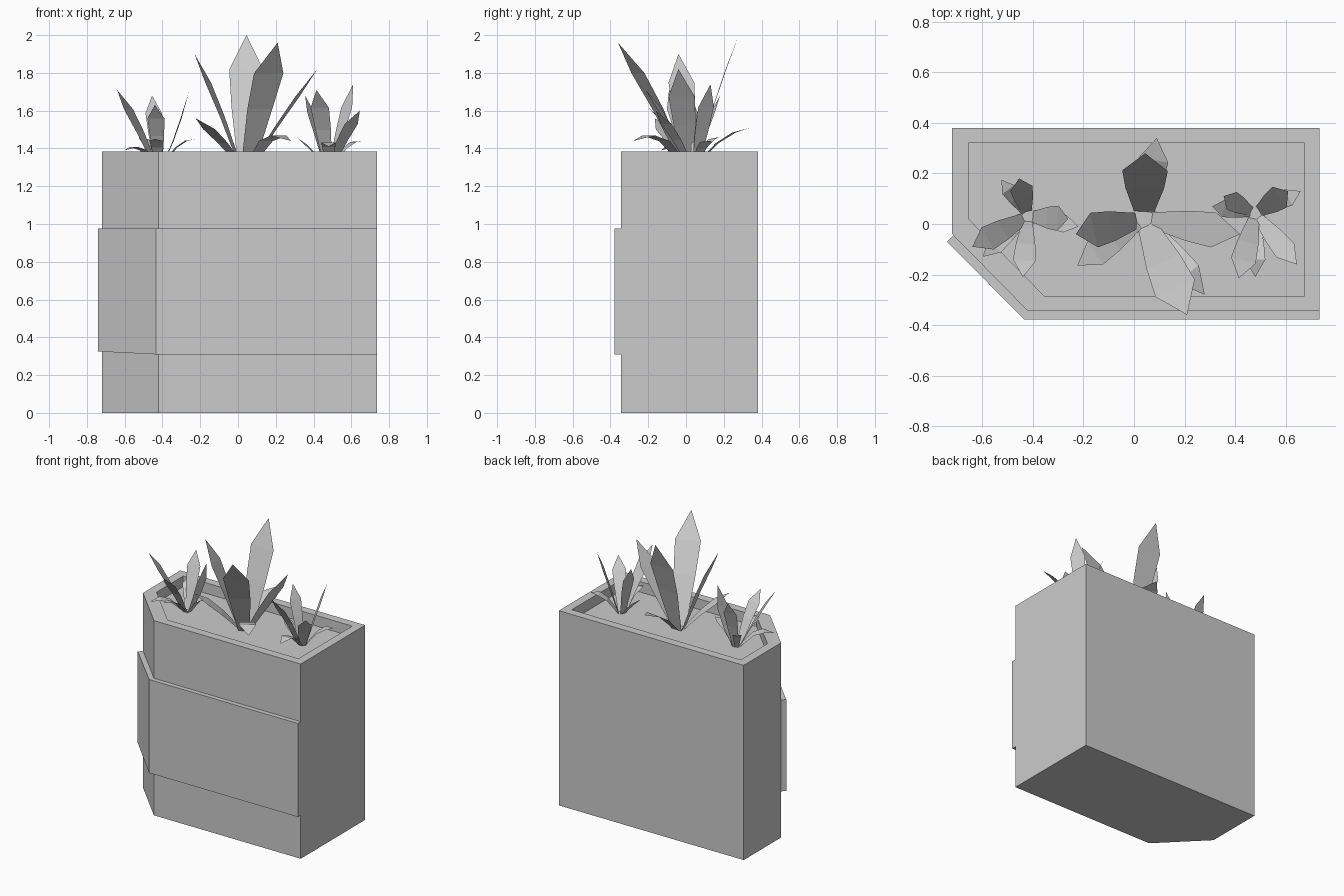
import bpy
from mathutils import Vector

SOIL = 1.31
TOP = 1.385


def add_mesh(name, verts, faces):
    me = bpy.data.meshes.new(name)
    me.from_pydata(verts, [], faces)
    me.update()
    ob = bpy.data.objects.new(name, me)
    bpy.context.collection.objects.link(ob)
    return ob


def ring(profile, z):
    return [(x, y, z) for x, y in profile]


def bridge(a, b, n):
    """Quads between ring a (start index) and ring b."""
    return [(a + i, a + (i + 1) % n, b + (i + 1) % n, b + i) for i in range(n)]


# Planter shell: outer walls, rim, inner walls, base (counter-clockwise profiles)
outer = [(-0.72, -0.04), (-0.42, -0.345), (0.735, -0.345), (0.735, 0.38), (-0.72, 0.38)]
inner = [(-0.655, 0.02), (-0.355, -0.285), (0.675, -0.285), (0.675, 0.32), (-0.655, 0.32)]
n = len(outer)
verts = ring(outer, 0) + ring(outer, TOP) + ring(inner, TOP) + ring(inner, SOIL)
faces = bridge(0, n, n) + bridge(n, 2 * n, n) + bridge(2 * n, 3 * n, n)
faces.append(tuple(reversed(range(n))))
add_mesh("planter_box", verts, faces)

# Soil surface
add_mesh("soil", ring(inner, SOIL), [tuple(range(n))])

# Raised band wrapping the front and the cut corner
band = [(-0.74, -0.07), (-0.435, -0.378), (0.735, -0.378),
        (0.735, -0.345), (-0.42, -0.345), (-0.715, -0.045)]
m = len(band)
low = [(x, y, 0.325 if x < -0.7 else 0.31) for x, y in band]
faces = bridge(0, m, m)
for a, b, c, d in ((0, 1, 4, 5), (1, 2, 3, 4)):
    faces += [(d, c, b, a), (m + a, m + b, m + c, m + d)]
add_mesh("front_band", low + ring(band, 0.975), faces)

# Leaf cross stations: (position along leaf, relative width)
STATIONS = [(0, 0.45), (0.4, 0.85), (0.7, 1.0)]


def plant(name, cx, cy, spread, leaves):
    """Each leaf: tip x, y, z, width, upward bow."""
    verts, faces = [], []
    for tx, ty, tz, width, bow in leaves:
        out = Vector((tx - cx, ty - cy, 0)).normalized()
        base = Vector((cx, cy, SOIL)) + out * spread
        tip = Vector((tx, ty, tz))
        side = Vector((-out.y, out.x, 0)) * width / 2
        s = len(verts)
        for t, w in STATIONS:
            p = base.lerp(tip, t)
            p.z += 4 * bow * t * (1 - t)
            verts += [p + side * w, p - side * w]
        verts.append(tip)
        faces += [(s, s + 1, s + 3, s + 2), (s + 2, s + 3, s + 5, s + 4),
                  (s + 4, s + 5, s + 6)]
    add_mesh(name, verts, faces)


plant("centre_plant", 0.04, 0.02, 0.03, [
    (0.045, 0.28, 2.00, 0.18, 0.03),
    (0.21, -0.36, 1.96, 0.17, 0.04),
    (-0.23, -0.04, 1.90, 0.14, 0.03),
    (0.42, -0.04, 1.82, 0.14, 0.01),
    (-0.225, -0.165, 1.56, 0.11, 0.02),
    (0.28, -0.28, 1.44, 0.11, 0.08),
    (0.09, 0.34, 1.51, 0.12, 0.04),
])
plant("left_plant", -0.42, 0.03, 0.02, [
    (-0.64, -0.09, 1.71, 0.10, 0.02),
    (-0.44, -0.21, 1.63, 0.09, 0.03),
    (-0.455, 0.18, 1.68, 0.09, 0.02),
    (-0.26, 0.02, 1.70, 0.10, -0.03),
    (-0.525, 0.175, 1.46, 0.06, 0.04),
    (-0.22, -0.01, 1.45, 0.07, 0.04),
    (-0.60, -0.13, 1.39, 0.07, 0.05),
    (-0.44, -0.20, 1.45, 0.07, 0.04),
])
plant("right_plant", 0.48, 0.04, 0.02, [
    (0.61, 0.13, 1.74, 0.10, 0.01),
    (0.355, 0.11, 1.68, 0.08, 0.02),
    (0.415, -0.215, 1.71, 0.10, 0.03),
    (0.645, -0.16, 1.60, 0.09, 0.02),
    (0.66, 0.13, 1.44, 0.07, 0.04),
    (0.31, 0.07, 1.46, 0.07, 0.01),
    (0.48, -0.21, 1.41, 0.08, 0.06),
])
